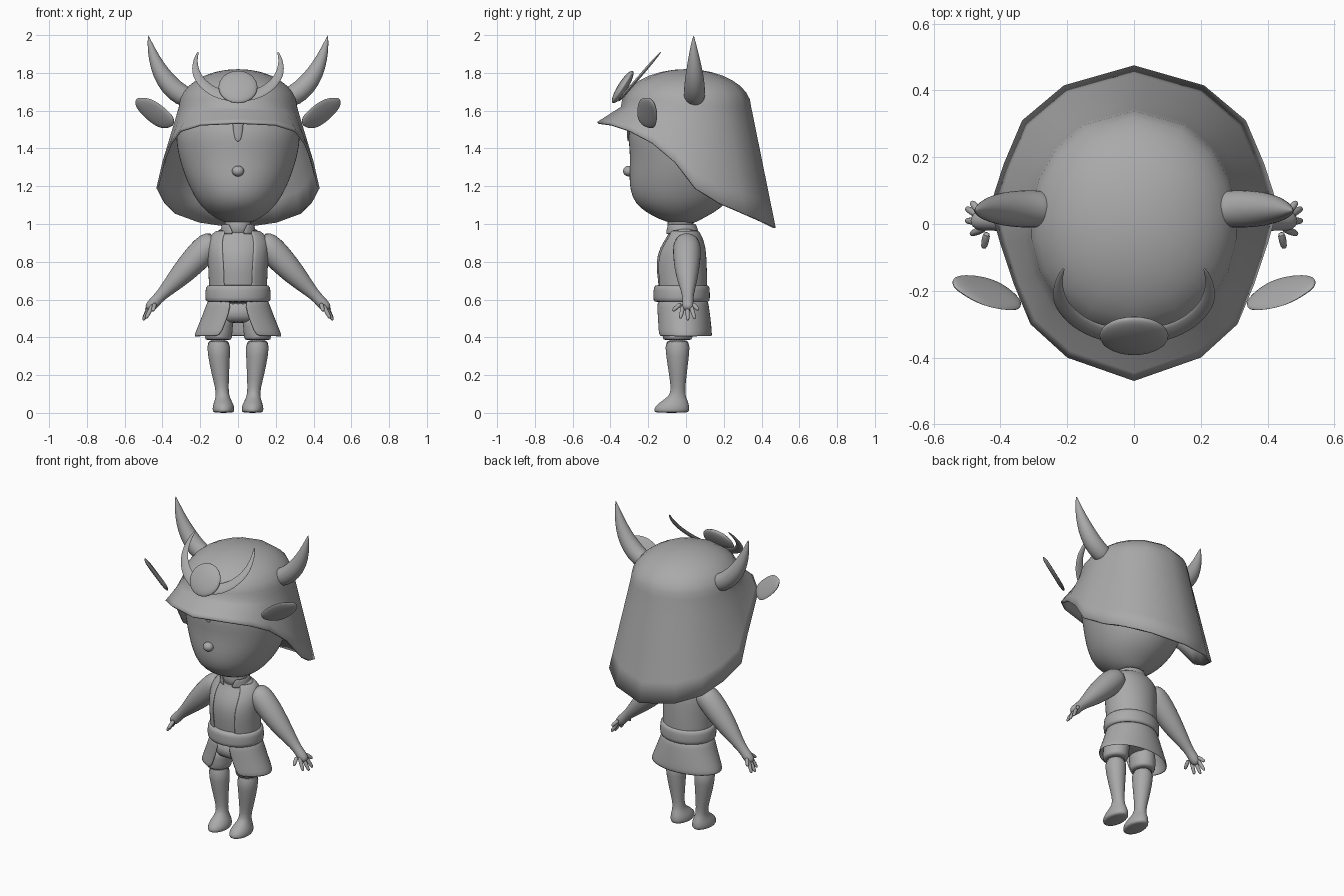
import bpy, bmesh, math
from mathutils import Vector

if "Cube" in bpy.data.objects:
    bpy.data.objects.remove(bpy.data.objects["Cube"])

GREY = (0.4, 0.4, 0.4, 1)
clay = bpy.data.materials.new("plain grey")
clay.use_nodes = True
clay.diffuse_color = GREY
clay.node_tree.nodes["Principled BSDF"].inputs["Base Color"].default_value = GREY


def skin(name, rings, closed=True, caps=True, mirror=False, subdiv=1, thick=0, angle=50):
    """Bridge rings of points into one smooth part."""
    bm = bmesh.new()
    rows = [[bm.verts.new(p) for p in ring] for ring in rings]
    n = len(rows[0])
    for a, b in zip(rows, rows[1:]):
        for i in range(n if closed else n - 1):
            j = (i + 1) % n
            bm.faces.new((a[i], a[j], b[j], b[i]))
    if caps and closed:
        bm.faces.new(rows[0])
        bm.faces.new(rows[-1])
    bmesh.ops.remove_doubles(bm, verts=bm.verts, dist=0.0005)
    bmesh.ops.recalc_face_normals(bm, faces=bm.faces)
    mesh = bpy.data.meshes.new(name)
    bm.to_mesh(mesh)
    bm.free()
    mesh.materials.append(clay)
    ob = bpy.data.objects.new(name, mesh)
    bpy.context.collection.objects.link(ob)
    if thick:
        m = ob.modifiers.new("thickness", 'SOLIDIFY')
        m.thickness = thick
        m.offset = -1
    if mirror:
        m = ob.modifiers.new("mirror", 'MIRROR')
        m.use_clip = False
        m.use_mirror_merge = False
    if subdiv:
        m = ob.modifiers.new("smooth", 'SUBSURF')
        m.levels = m.render_levels = subdiv
    bpy.ops.object.select_all(action='DESELECT')
    ob.select_set(True)
    bpy.context.view_layer.objects.active = ob
    bpy.ops.object.shade_smooth_by_angle(angle=math.radians(angle))
    return ob


def ovals(rows, n=28):
    """Rows of (z, centre x, centre y, radius x, radius y, front gap angle)."""
    out = []
    for z, cx, cy, rx, ry, *gap in rows:
        g = gap[0] if gap else 0
        steps = n - 1 if gap else n
        ring = []
        for i in range(n):
            a = -math.pi / 2 + g + (2 * math.pi - 2 * g) * i / steps
            ring.append((cx + rx * math.cos(a), cy + ry * math.sin(a), z))
        out.append(ring)
    return out


def tube(name, path, n=14):
    """Mirrored tapering limb through (x, y, z, radius) points."""
    pts = [Vector(p[:3]) for p in path]
    rings = []
    for i, p in enumerate(pts):
        d = (pts[min(i + 1, len(pts) - 1)] - pts[max(i - 1, 0)]).normalized()
        u = d.cross(Vector((0, 1, 0))).normalized()
        v = u.cross(d)
        rings.append([p + path[i][3] * (u * math.cos(t) + v * math.sin(t))
                      for t in (2 * math.pi * k / n for k in range(n))])
    return skin(name, rings, mirror=True, angle=80)


def leaf(name, edge_a, edge_b, normal, depth, thick, mirror=False):
    """Cushioned plate between two (x, z) edges, lying on the surface y = depth(x, z)."""
    nv = Vector(normal).normalized()
    rings = []
    for a, b in zip(edge_a, edge_b):
        pa, pb = [Vector((x, depth(x, z), z)) for x, z in (a, b)]
        mid = (pa + pb) / 2
        off = nv * min(thick, (pa - pb).length / 3)
        rings.append([pa, mid + off, pb, mid - off])
    return skin(name, rings, caps=False, mirror=mirror, subdiv=2, angle=80)


def ball(name, loc, size, tilt=0):
    bpy.ops.mesh.primitive_uv_sphere_add(segments=28, ring_count=16, location=loc, rotation=(tilt, 0, 0))
    ob = bpy.context.object
    ob.name = name
    ob.scale = size
    ob.data.materials.append(clay)
    bpy.ops.object.shade_smooth()


# Head: height, half width, front and back depth
face = [(1.0, .05, -.07, .04), (1.025, .11, -.14, .08), (1.06, .16, -.21, .15),
        (1.11, .21, -.272, .215), (1.18, .25, -.298, .27), (1.26, .285, -.302, .29),
        (1.35, .313, -.296, .3), (1.43, .328, -.305, .3), (1.5, .33, -.305, .3),
        (1.6, .29, -.27, .28), (1.7, .19, -.18, .19), (1.75, .08, -.08, .08)]
skin("head", ovals([(z, 0, (f + b) / 2, w, (b - f) / 2) for z, w, f, b in face], 32), angle=80)
ball("nose", (0, -.303, 1.28), (.032, .03, .028))
leaf("forelock", [(-.045, 1.55), (-.035, 1.47), (0, 1.4)], [(.045, 1.55), (.035, 1.47), (0, 1.4)],
     (0, -1, 0), lambda x, z: -.306, .012)

# Helmet: half of the rim from brim tip to nape, then a dome and a straight flare per rim point
rim = [(0, -.47, 1.54), (.2, -.40, 1.53), (.31, -.30, 1.495), (.36, -.18, 1.43),
       (.4, -.06, 1.33), (.432, .05, 1.19), (.39, .18, 1.11), (.335, .31, 1.055),
       (.21, .415, 1.01), (0, .475, .98)]
rim += [(-x, y, z) for x, y, z in rim[-2:0:-1]]
rows = []
for k in range(9):
    a = math.pi / 2 * k / 8
    row = []
    for p in rim:
        d = Vector((p[0], p[1], 0)).normalized()
        r = .315 + d.y ** 2 * .03
        row.append(d * r * math.sin(a) + Vector((0, 0, 1.62 + .2 * math.cos(a))))
    rows.append(row)
shoulder = rows[-1]
for t in (.2, .4, .6, .8, 1):
    rows.append([s.lerp(Vector(p), t) for s, p in zip(shoulder, rim)])
skin("helmet", rows, caps=False, subdiv=0, thick=.012, angle=60)

# Crescent crest and its round boss, leaning back on the helmet
outer = [(0, 1.63), (.11, 1.645), (.2, 1.7), (.245, 1.765), (.256, 1.82), (.235, 1.89), (.195, 1.94)]
inner = [(0, 1.72), (.08, 1.72), (.135, 1.745), (.18, 1.785), (.203, 1.83), (.212, 1.88), (.195, 1.94)]


def both(edge):
    return [(-x, z) for x, z in edge[:0:-1]] + edge


leaf("crescent_crest", both(outer), both(inner), (0, -1, .87),
     lambda x, z: -.375 + (z - 1.63) * .86, .012)
ball("crest_boss", (0, -.335, 1.725), (.103, .026, .1), -.56)

# Horns
tube("horn", [(.24, .045, 1.66, .055), (.3, .045, 1.68, .058), (.36, .045, 1.73, .057),
              (.41, .045, 1.8, .047), (.445, .042, 1.88, .031), (.465, .04, 1.95, .015), (.476, .04, 2.0, .001)])

# Ears
leaf("ear", [(.325, 1.54), (.355, 1.6), (.4, 1.66), (.46, 1.697), (.52, 1.685), (.558, 1.665)],
     [(.325, 1.54), (.35, 1.495), (.41, 1.468), (.485, 1.52), (.535, 1.59), (.558, 1.665)],
     (.67, -1, -.66), lambda x, z: -.265 + .67 * (x - .45) - .66 * (z - 1.69), .018, True)

# Torso, neck and open jacket
skin("torso", ovals([(.56, 0, -.02, .145, .12), (.68, 0, -.02, .146, .125), (.8, 0, -.03, .15, .133),
                     (.88, 0, -.02, .155, .118), (.94, 0, -.01, .14, .085), (.97, 0, -.015, .1, .07),
                     (.985, 0, -.02, .07, .065)]), angle=80)
skin("neck", ovals([(.93, 0, -.02, .08, .075), (.98, 0, -.03, .068, .068), (1.06, 0, -.03, .075, .07)]))
skin("jacket", ovals([(.6, 0, -.02, .153, .132, .5), (.7, 0, -.025, .155, .138, .5),
                      (.8, 0, -.032, .16, .142, .52), (.88, 0, -.022, .166, .127, .54),
                      (.935, 0, -.01, .155, .096, .56), (.97, 0, -.015, .11, .08, .6)]),
     closed=False, thick=.012)
skin("collar", ovals([(.945, 0, -.02, .09, .083, .25), (.97, 0, -.025, .08, .077, .4),
                      (1.0, 0, -.03, .078, .073, .6)]), closed=False, thick=.01)

# Belt, shorts and split skirt
skin("belt", ovals([(.585, 0, -.023, .165, .142), (.592, 0, -.023, .173, .15), (.63, 0, -.023, .175, .151),
                    (.67, 0, -.023, .17, .148), (.68, 0, -.023, .16, .14)]))
skin("shorts_hip", ovals([(.475, 0, -.035, .12, .07), (.5, 0, -.03, .155, .105), (.6, 0, -.02, .155, .125)]))
skin("shorts_leg", ovals([(.385, .104, -.045, .066, .072), (.39, .104, -.045, .072, .079),
                          (.46, .1, -.043, .073, .085), (.53, .09, -.04, .07, .085)]), mirror=True)
skin("skirt", ovals([(.595, 0, -.02, .162, .138, .22), (.53, 0, -.016, .184, .143, .26),
                     (.46, 0, -.012, .213, .147, .36), (.405, 0, -.01, .236, .15, .42)]),
     closed=False, thick=.01)

# Legs with feet
skin("leg", ovals([(0, .077, -.077, .05, .085), (.008, .077, -.077, .058, .094), (.035, .077, -.074, .058, .092),
                   (.062, .079, -.06, .046, .07), (.09, .082, -.045, .035, .042), (.13, .085, -.042, .035, .037),
                   (.21, .094, -.043, .047, .048), (.3, .101, -.045, .058, .06), (.4, .104, -.045, .067, .072)]),
     mirror=True, angle=70)

# Arms, palms and fingers
tube("arm", [(.11, .005, .91, .06), (.155, .005, .888, .076), (.21, .005, .83, .076), (.27, .005, .765, .068),
             (.33, .007, .702, .054), (.38, .01, .65, .038), (.415, .01, .615, .03), (.44, .01, .588, .031),
             (.468, .01, .557, .031), (.478, .01, .545, .015)])
fingers = [(-.025, .45, -.072, .54), (-.012, .488, -.03, .5), (.006, .503, .01, .49),
           (.022, .502, .047, .497), (.033, .487, .066, .545)]
for i, (y0, x, y, z) in enumerate(fingers):
    start, tip = Vector((.44 + .006 * min(i, 3), y0, .58)), Vector((x, y, z))
    tube("finger_%d" % (i + 1), [(*start.lerp(tip, t), r) for t, r in
                                 ((0, .013), (.5, .0125), (.9, .011), (1, .005))], 8)
